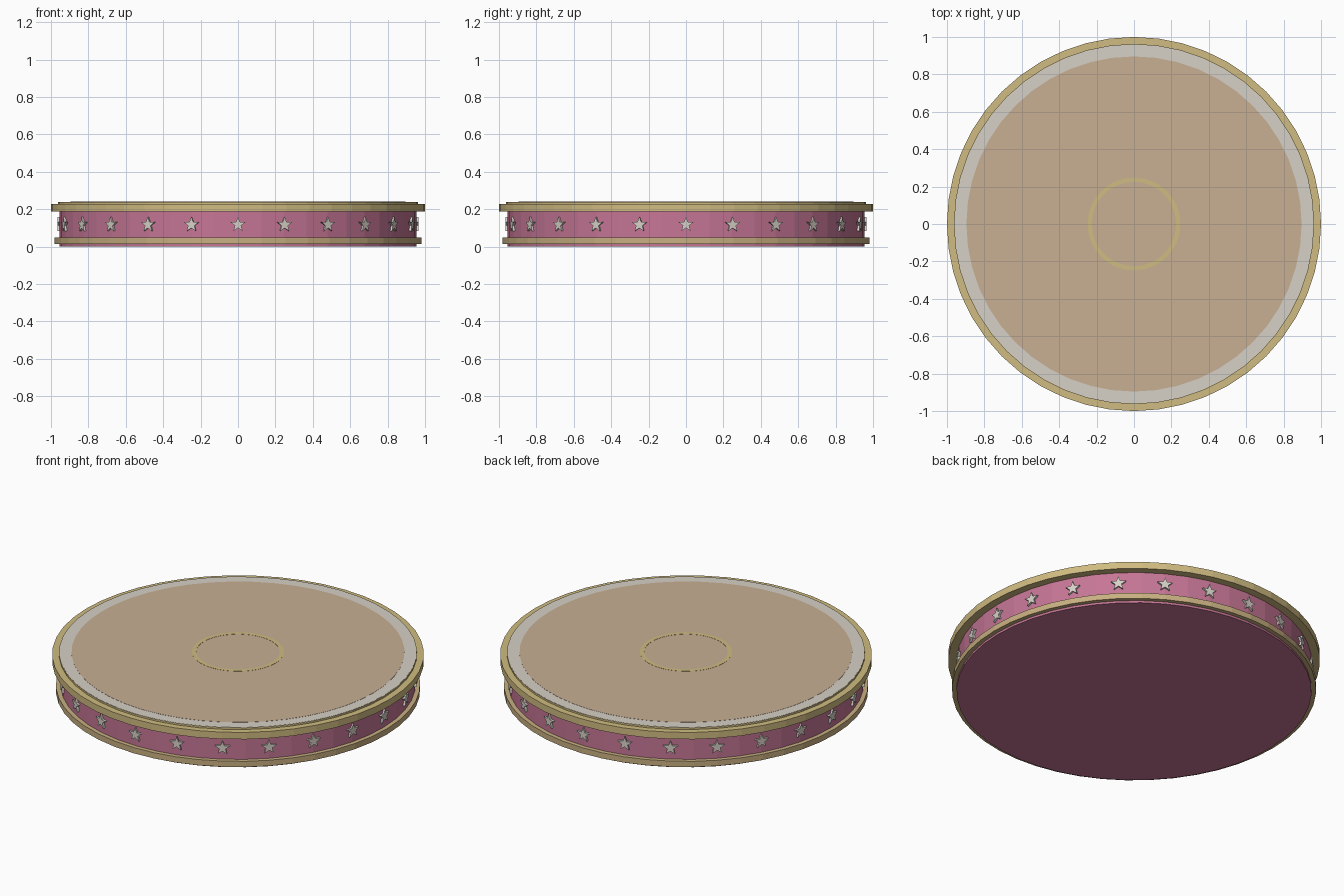
import bpy, bmesh, math
from mathutils import Matrix

if "Cube" in bpy.data.objects:
    bpy.data.objects.remove(bpy.data.objects["Cube"])

SEG = 48
STARS = 24


def material(name, rgb):
    m = bpy.data.materials.new(name)
    m.diffuse_color = (*rgb, 1)
    m.use_nodes = True
    m.node_tree.nodes["Principled BSDF"].inputs["Base Color"].default_value = m.diffuse_color
    return m


GOLD = material("gold", (0.63, 0.50, 0.22))
BRONZE = material("bronze", (0.58, 0.43, 0.22))
PINK = material("pink", (0.56, 0.18, 0.30))
CREAM = material("cream", (0.67, 0.64, 0.57))
TAN = material("tan", (0.58, 0.43, 0.29))


def finish(name, bm, mat):
    bmesh.ops.recalc_face_normals(bm, faces=bm.faces)
    me = bpy.data.meshes.new(name)
    bm.to_mesh(me)
    bm.free()
    me.materials.append(mat)
    ob = bpy.data.objects.new(name, me)
    bpy.context.collection.objects.link(ob)
    return ob


def disc(name, r, z0, z1, mat):
    bm = bmesh.new()
    bmesh.ops.create_cone(bm, cap_ends=True, segments=SEG, radius1=r, radius2=r,
                          depth=z1 - z0, matrix=Matrix.Translation((0, 0, (z0 + z1) / 2)))
    return finish(name, bm, mat)


def ring(name, r_in, r_out, z0, z1, mat):
    bm = bmesh.new()
    loops = []
    for i in range(SEG):
        a = 2 * math.pi * i / SEG
        loops.append([bm.verts.new((r * math.cos(a), r * math.sin(a), z))
                      for r, z in ((r_in, z0), (r_out, z0), (r_out, z1), (r_in, z1))])
    for i in range(SEG):
        p, q = loops[i], loops[(i + 1) % SEG]
        for k in range(4):
            n = (k + 1) % 4
            bm.faces.new((p[k], p[n], q[n], q[k]))
    return finish(name, bm, mat)


# Drum body with its gold and bronze hoops
disc("drum_body", 0.955, 0.0, 0.236, PINK)
ring("bottom_hoop", 0.94, 0.98, 0.013, 0.047, BRONZE)
ring("top_hoop", 0.94, 1.0, 0.187, 0.228, GOLD)
ring("top_lip", 0.94, 0.963, 0.22, 0.238, GOLD)

# Layered stage floor
disc("floor_border", 0.96, 0.234, 0.239, CREAM)
disc("floor_mat", 0.896, 0.236, 0.240, TAN)
ring("floor_circle", 0.225, 0.248, 0.238, 0.241, GOLD)

# Stars spaced around the drum wall
bm = bmesh.new()
for s in range(STARS):
    turn = Matrix.Rotation(2 * math.pi * s / STARS, 4, 'Z')
    layers = []
    for y in (-0.940, -0.966):
        layer = []
        for k in range(10):
            r = 0.042 if k % 2 == 0 else 0.018
            a = math.pi / 2 + k * math.pi / 5
            v = bm.verts.new((r * math.cos(a), y, 0.117 + r * math.sin(a)))
            v.co = turn @ v.co
            layer.append(v)
        bm.faces.new(layer)
        layers.append(layer)
    back, front = layers
    for k in range(10):
        n = (k + 1) % 10
        bm.faces.new((back[k], back[n], front[n], front[k]))
finish("wall_stars", bm, CREAM)
